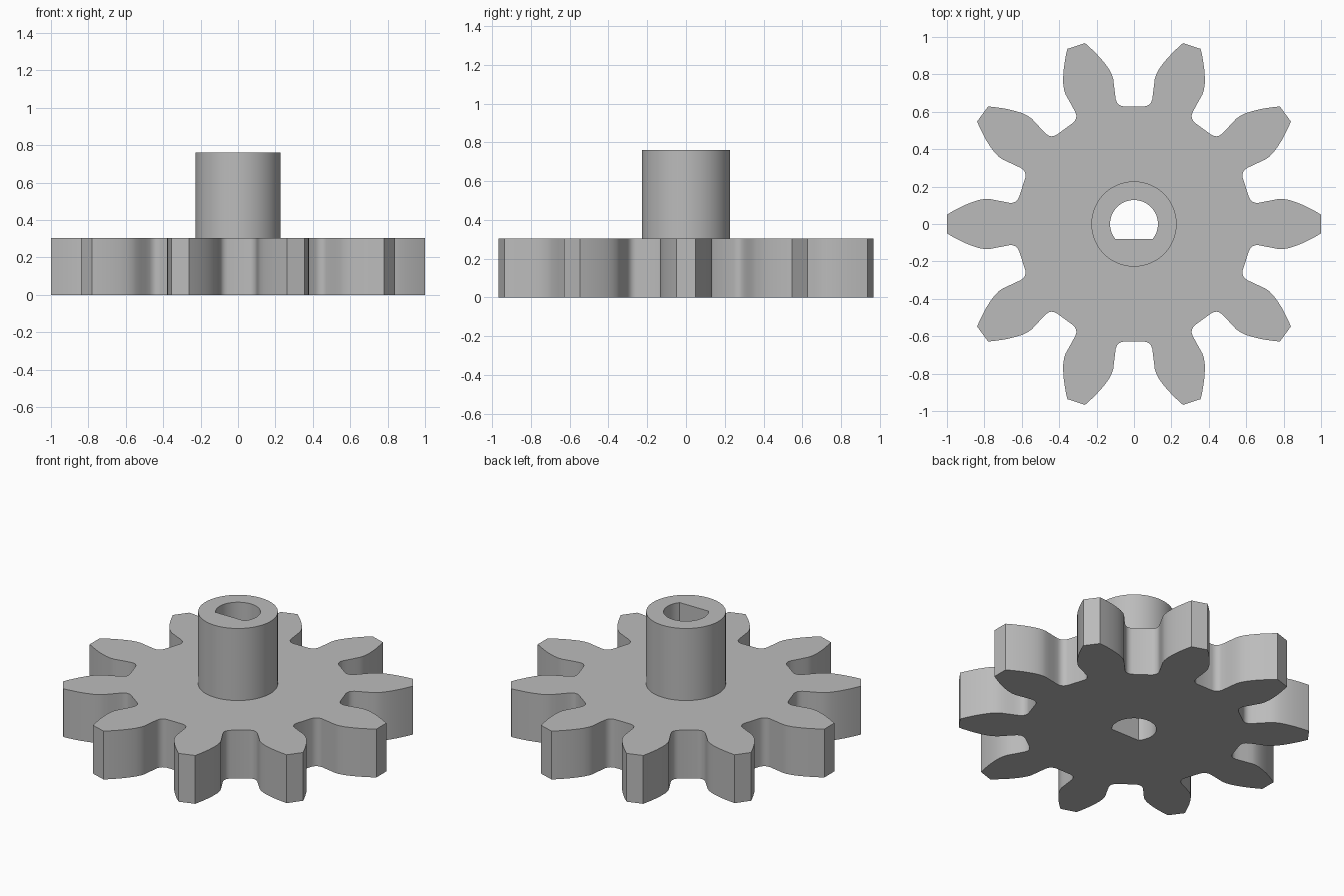
import bpy, bmesh
from math import sin, cos, pi, asin, radians

cube = bpy.data.objects.get("Cube")
if cube:
    bpy.data.objects.remove(cube)

TEETH = 10
PLATE_TOP, HUB_TOP = 0.305, 0.76
HUB_R, BORE_R, BORE_FLAT = 0.228, 0.128, -0.08

grey = bpy.data.materials.new("plain grey")
grey.use_nodes = True
colour = (0.5, 0.5, 0.5, 1)
grey.diffuse_color = colour
grey.node_tree.nodes["Principled BSDF"].inputs["Base Color"].default_value = colour

# Half of one gap between teeth: (distance from centre, sideways offset)
HALF_GAP = [(0.629, 0.055), (0.632, 0.069), (0.639, 0.082), (0.651, 0.092),
            (0.668, 0.098), (0.70, 0.102), (0.74, 0.107), (0.775, 0.111),
            (0.80, 0.119), (0.83, 0.135), (0.86, 0.157), (0.89, 0.182),
            (0.92, 0.211), (0.945, 0.237), (0.967, 0.262)]


def gear_outline():
    gap = [(u, -v) for u, v in reversed(HALF_GAP)] + HALF_GAP
    points = []
    for i in range(TEETH):
        a = (i + 0.5) * 2 * pi / TEETH
        points += [(u * cos(a) - v * sin(a), u * sin(a) + v * cos(a)) for u, v in gap]
    return points


def arc(radius, start, end, count):
    return [(radius * cos(start + (end - start) * i / count),
             radius * sin(start + (end - start) * i / count)) for i in range(count + 1)]


def add_ring(bm, points, z):
    verts = [bm.verts.new((x, y, z)) for x, y in points]
    edges = [bm.edges.new((verts[i - 1], verts[i])) for i in range(len(verts))]
    return verts, edges


def add_wall(bm, low, high, inward=False):
    a, b = low[0], high[0]
    for i in range(len(a)):
        quad = [a[i - 1], a[i], b[i], b[i - 1]]
        bm.faces.new(quad[::-1] if inward else quad)


def add_cap(bm, outer, inner, up):
    made = bmesh.ops.triangle_fill(bm, edges=outer[1] + inner[1], use_beauty=True)
    for face in made["geom"]:
        if isinstance(face, bmesh.types.BMFace):
            face.normal_update()
            if (face.normal.z > 0) != up:
                face.normal_flip()


def finish(bm, name):
    mesh = bpy.data.meshes.new(name)
    bm.to_mesh(mesh)
    bm.free()
    mesh.materials.append(grey)
    obj = bpy.data.objects.new(name, mesh)
    bpy.context.collection.objects.link(obj)
    bpy.ops.object.select_all(action="DESELECT")
    obj.select_set(True)
    bpy.context.view_layer.objects.active = obj
    bpy.ops.object.shade_smooth_by_angle(angle=radians(25))


outline = gear_outline()
circle = arc(HUB_R, 0, 2 * pi, 64)[:-1]
dip = asin(BORE_FLAT / BORE_R)
bore = arc(BORE_R, dip, pi - dip, 48)   # closing edge is the flat of the bore

# Toothed plate, open on top where the hub stands
bm = bmesh.new()
low, high = add_ring(bm, outline, 0), add_ring(bm, outline, PLATE_TOP)
bore_low = add_ring(bm, bore, 0)
bore_high = add_ring(bm, bore, PLATE_TOP)
seat = add_ring(bm, circle, PLATE_TOP)
add_wall(bm, low, high)
add_wall(bm, bore_low, bore_high, inward=True)
add_cap(bm, low, bore_low, up=False)
add_cap(bm, high, seat, up=True)
finish(bm, "gear_plate")

# Hub with the flat-sided bore running through it
bm = bmesh.new()
low, high = add_ring(bm, circle, PLATE_TOP), add_ring(bm, circle, HUB_TOP)
bore_low, bore_high = add_ring(bm, bore, PLATE_TOP), add_ring(bm, bore, HUB_TOP)
add_wall(bm, low, high)
add_wall(bm, bore_low, bore_high, inward=True)
add_cap(bm, high, bore_high, up=True)
finish(bm, "hub")
